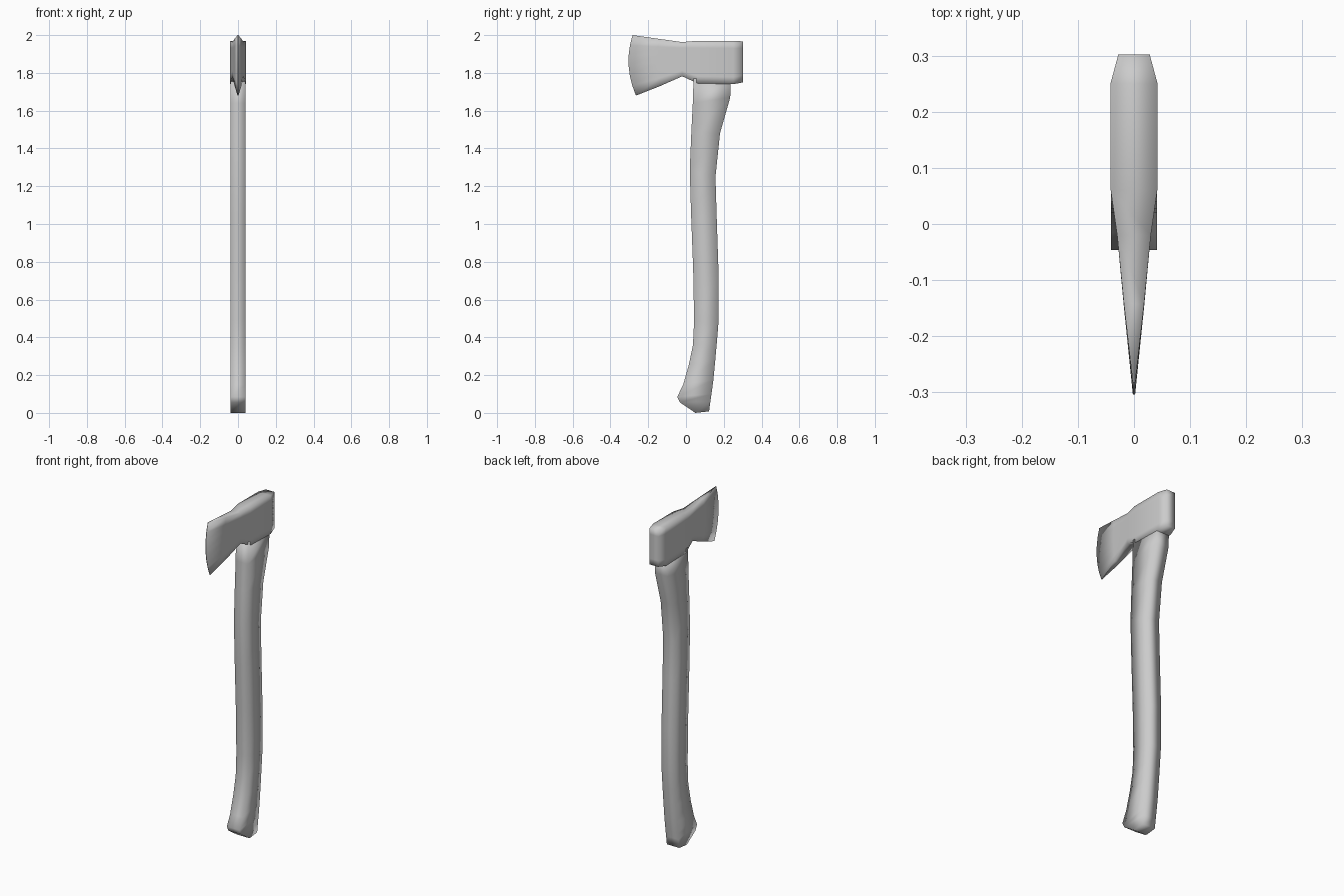
import bpy, bmesh

if "Cube" in bpy.data.objects:
    bpy.data.objects.remove(bpy.data.objects["Cube"])


def loft(name, rings):
    """Skin a list of equal-length point rings and cap both ends."""
    bm = bmesh.new()
    loops = [[bm.verts.new(p) for p in ring] for ring in rings]
    n = len(loops[0])
    for a, b in zip(loops, loops[1:]):
        for i in range(n):
            j = (i + 1) % n
            bm.faces.new((a[i], a[j], b[j], b[i]))
    for end in (loops[0], loops[-1]):
        # Each ring is mirrored, so strips across x = 0 close it with quads
        for i in range(n // 2 - 1):
            bm.faces.new((end[i], end[i + 1], end[n - 2 - i], end[n - 1 - i]))
    bmesh.ops.recalc_face_normals(bm, faces=bm.faces)
    mesh = bpy.data.meshes.new(name)
    bm.to_mesh(mesh)
    bm.free()
    mesh.shade_smooth()
    obj = bpy.data.objects.new(name, mesh)
    bpy.context.collection.objects.link(obj)
    return obj


def mirrored(side):
    """Close a run of points at +x with its reflection at -x."""
    return side + [(-x, y, z) for x, y, z in reversed(side)]


# Curved handle: front y, z and back y, z at each station, knob to head
HALF = 0.041
stations = [
    (0.05, 0.0, 0.122, 0.008), (-0.032, 0.055, 0.129, 0.06),
    (-0.046, 0.085, 0.135, 0.10), (-0.015, 0.15, 0.145, 0.175),
    (0.015, 0.255, 0.155, 0.28), (0.037, 0.36, 0.163, 0.37),
    (0.043, 0.49, 0.172, 0.48), (0.038, 0.76, 0.173, 0.72),
    (0.027, 1.05, 0.163, 1.02), (0.02, 1.285, 0.156, 1.25),
    (0.028, 1.48, 0.18, 1.48), (0.036, 1.64, 0.234, 1.67),
    (0.04, 1.77, 0.238, 1.77),
]
loft("handle", [mirrored([(HALF, yf, zf), (HALF, yb, zb)])
                for yf, zf, yb, zb in stations])

# Axe head: y, bottom z, top z, half width, forward bow of the section
sections = [
    (-0.274, 1.68, 2.0, 0.002, 0.03), (-0.14, 1.73, 1.98, 0.018, 0.008),
    (-0.02, 1.782, 1.963, 0.03, 0.0), (0.06, 1.745, 1.97, 0.0415, 0.0),
    (0.25, 1.74, 1.969, 0.042, 0.0), (0.302, 1.75, 1.967, 0.028, 0.0),
]
ROWS = 6
rings = []
for y, z0, z1, half, bow in sections:
    side = []
    for i in range(ROWS + 1):
        t = i / ROWS
        # The cutting edge leans forward at its lower corner less than its top
        lean = (0.5 - t) * 0.6 * bow
        side.append((half, y + lean - bow * 4 * t * (1 - t), z0 + (z1 - z0) * t))
    rings.append(mirrored(side))
loft("axe_head", rings)
